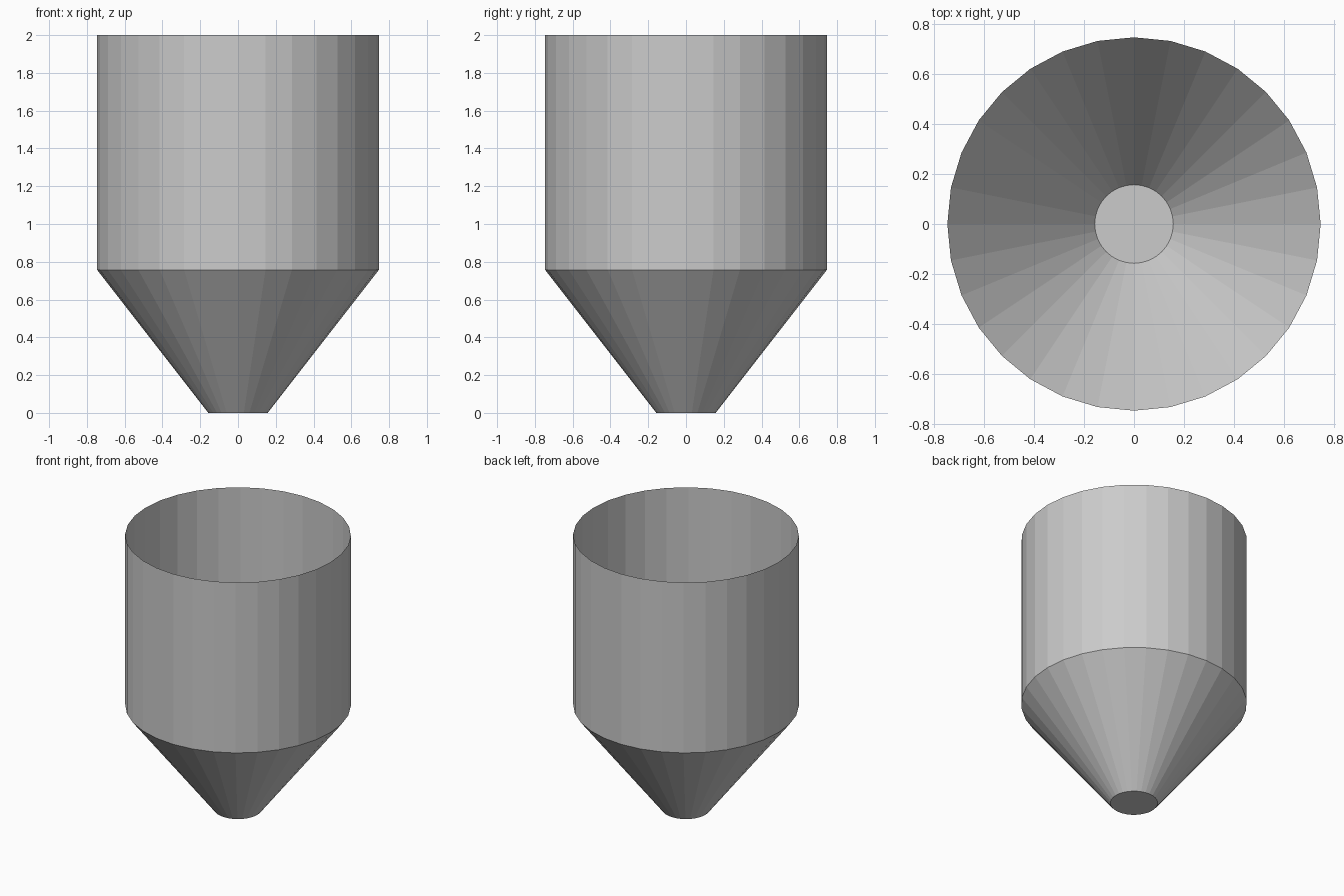
import bpy, bmesh, math

if "Cube" in bpy.data.objects:
    bpy.data.objects.remove(bpy.data.objects["Cube"])

SIDES = 32
# profile of the hopper: (radius, height) from outlet to rim
PROFILE = [(0.157, 0.0), (0.746, 0.757), (0.746, 2.0)]

bm = bmesh.new()


def ring(radius, z):
    return [bm.verts.new((radius * math.cos(2 * math.pi * i / SIDES),
                          radius * math.sin(2 * math.pi * i / SIDES), z))
            for i in range(SIDES)]


rings = [ring(r, z) for r, z in PROFILE]

# conical funnel and straight drum wall, open at the top
for low, high in zip(rings, rings[1:]):
    for i in range(SIDES):
        j = (i + 1) % SIDES
        bm.faces.new((low[i], low[j], high[j], high[i]))

# flat floor closing the outlet
bm.faces.new(rings[0][::-1])

mesh = bpy.data.meshes.new("hopper_tank")
bm.to_mesh(mesh)
bm.free()
tank = bpy.data.objects.new("hopper_tank", mesh)
bpy.context.collection.objects.link(tank)
